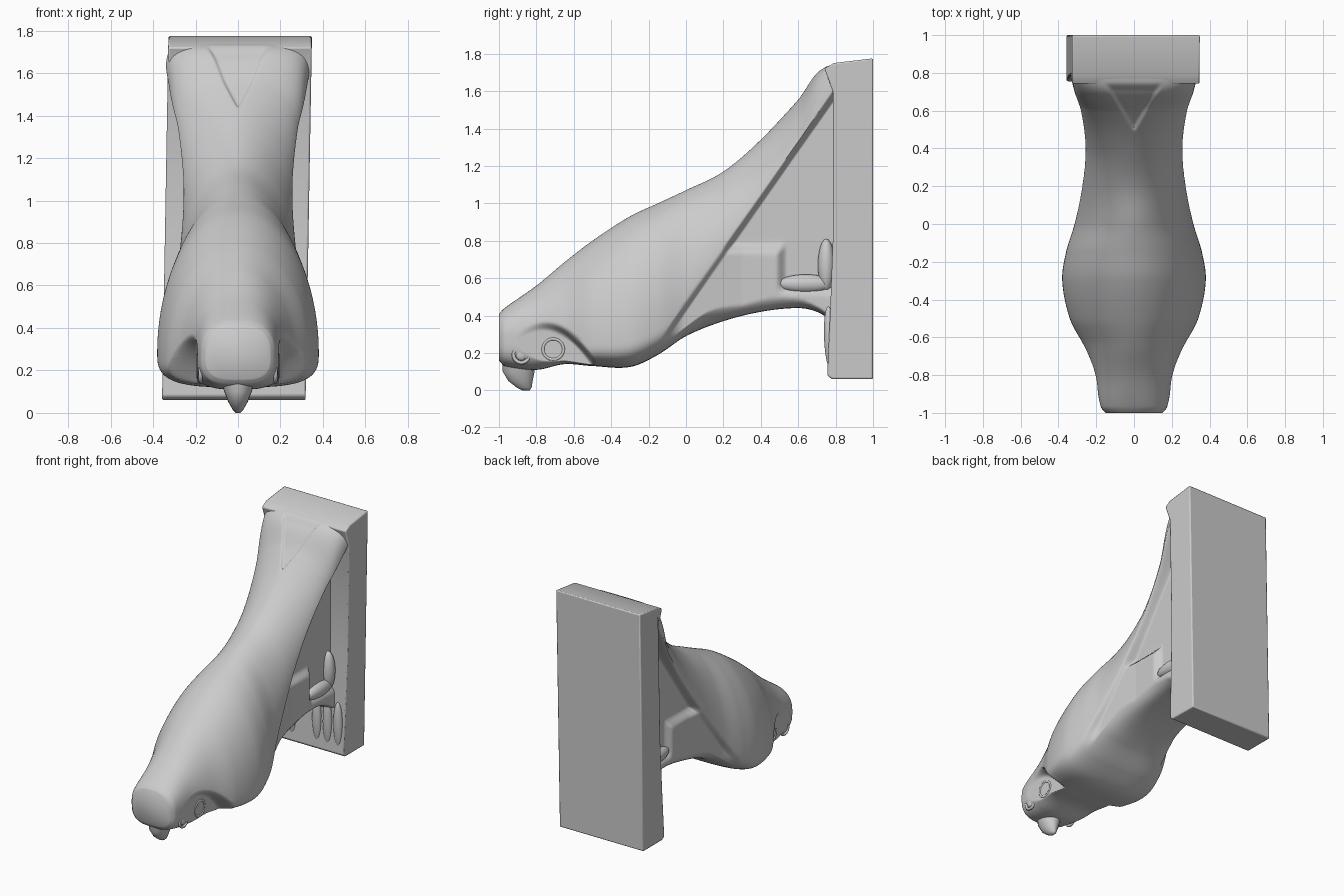
import bpy, bmesh, math

if "Cube" in bpy.data.objects:
    bpy.data.objects.remove(bpy.data.objects["Cube"])


def finish(name, bm, angle=40):
    bmesh.ops.recalc_face_normals(bm, faces=bm.faces)
    me = bpy.data.meshes.new(name)
    bm.to_mesh(me)
    bm.free()
    ob = bpy.data.objects.new(name, me)
    bpy.context.collection.objects.link(ob)
    bpy.ops.object.select_all(action='DESELECT')
    ob.select_set(True)
    bpy.context.view_layer.objects.active = ob
    bpy.ops.object.shade_smooth_by_angle(angle=math.radians(angle))
    return ob


def loft(name, rings, angle=40):
    bm = bmesh.new()
    vs = [[bm.verts.new(p) for p in r] for r in rings]
    n = len(vs[0])
    for a, b in zip(vs, vs[1:]):
        for i in range(n):
            j = (i + 1) % n
            bm.faces.new((a[i], a[j], b[j], b[i]))
    bm.faces.new(vs[0])
    bm.faces.new(vs[-1])
    return finish(name, bm, angle)


def step(a, b, v):
    t = min(1, max(0, (v - a) / (b - a)))
    return t * t * (3 - 2 * t)


# Body sections: y, top, bottom, height of widest point, half width, upper roundness
SECT = [
    (-1.0, .41, .16, .28, .15, 2.4), (-.97, .44, .13, .28, .175, 2.4),
    (-.8, .56, .11, .28, .21, 2.2), (-.65, .685, .14, .27, .265, 2),
    (-.5, .80, .13, .26, .34, 2), (-.3, .93, .125, .28, .38, 2),
    (-.15, 1.0, .19, .34, .36, 2), (0, 1.07, .29, .46, .315, 1.9),
    (.2, 1.17, .37, .72, .275, 1.9), (.4, 1.34, .42, .98, .262, 1.9),
    (.6, 1.56, .44, 1.27, .285, 2.3), (.7, 1.70, .42, 1.41, .315, 3.6),
    (.8, 1.75, .36, 1.52, .34, 6)]


def section(y):
    # Smooth interpolation of the section table
    k = 0
    while k < len(SECT) - 2 and y > SECT[k + 1][0]:
        k += 1
    p1, p2 = SECT[k], SECT[k + 1]
    p0, p3 = SECT[max(k - 1, 0)], SECT[min(k + 2, len(SECT) - 1)]
    h = p2[0] - p1[0]
    t = (y - p1[0]) / h
    out = []
    for c in range(1, 6):
        m1 = (p2[c] - p0[c]) / (p2[0] - p0[0]) * h
        m2 = (p3[c] - p1[c]) / (p3[0] - p1[0]) * h
        out.append((2*t**3 - 3*t*t + 1) * p1[c] + (t**3 - 2*t*t + t) * m1
                   + (3*t*t - 2*t**3) * p2[c] + (t**3 - t*t) * m2)
    return out


def body_point(y, a, sec):
    top, bot, zc, w, n = sec
    c, s = math.cos(a), math.sin(a)
    if s < 0:
        n = 3.2 + 3 * step(.05, .4, y)
    r = (abs(c) ** n + abs(s) ** n) ** (-1 / n)
    x, z = abs(c) * r * w, zc + s * r * ((top - zc) if s > 0 else (zc - bot))
    # Recess below the wing edge, with the leg standing out of it
    under = step(0, .06, .62 + 1.43 * (y - .1) - z) * step(-.15, .0, y)
    leg = .235 + max(0, .3 - y) * .14
    panel = step(.73, .79, z) * step(.12, .25, y)
    behind = step(.48, .54, y) * step(.51, .57, z)
    cap = leg + (.195 - leg) * max(panel, behind)
    x += (min(x, cap) - x) * under
    # Hollow between cheek and wing shoulder, under an arched edge
    cheek = step(0, .05, .37 - 2.8 * (y + .76) ** 2 - z) * step(-.42, -.52, y)
    x += (min(x, .19) - x) * cheek
    # Sunken tail triangle between the crossed wing tips
    if s > .5:
        z -= (.022 * step(0, .025, (y - .48) * .6 - x)
              * step(.48, .52, y) * step(.75, .70, y))
    return (math.copysign(x, c), y, z)


N, ROWS = 240, 220
rings = []
for i in range(ROWS + 1):
    y = -1 + 1.8 * i / ROWS
    sec = section(y)
    rings.append([body_point(y, 2 * math.pi * k / N, sec) for k in range(N)])
loft("bird_body", rings, 60)

# Back plate: side profile extruded across, leaning slightly sideways
profile = [(1, .06), (.78, .06), (.755, .08), (.77, .4), (.785, .8), (.785, 1.6),
           (.74, 1.72), (.79, 1.75), (1, 1.775)]
plate = []
for x in (-.343, .333):
    plate.append([(x + .0175 * (z - .9), y, z) for y, z in profile])
slab = loft("back_plate", plate, 30)
bev = slab.modifiers.new("soft_edges", 'BEVEL')
bev.width, bev.segments = .008, 2

# Beak
beak = [(.2, -.9, .09, .08), (.1, -.895, .065, .085), (.05, -.885, .045, .065),
        (.015, -.865, .025, .04), (0, -.855, .01, .02)]
loft("beak", [[(rx * math.cos(k * math.pi / 10), cy + ry * math.sin(k * math.pi / 10), z)
               for k in range(20)] for z, cy, rx, ry in beak], 60)


def ball(name, loc, scale, tilt=0):
    bpy.ops.mesh.primitive_uv_sphere_add(segments=20, ring_count=12, radius=1, location=loc,
                                         rotation=(tilt, 0, 0))
    ob = bpy.context.object
    ob.name = name
    ob.scale = scale
    bpy.ops.object.shade_smooth()


def ring(name, loc, major, minor):
    bpy.ops.mesh.primitive_torus_add(major_segments=28, minor_segments=8, location=loc,
                                     rotation=(0, math.pi / 2, 0),
                                     major_radius=major, minor_radius=minor)
    bpy.context.object.name = name
    bpy.ops.object.shade_smooth()


for side, tag in ((1, "right"), (-1, "left")):
    # Eye and cheek curl
    ring("eye_rim_" + tag, (side * .176, -.88, .19), .042, .01)
    ball("eye_" + tag, (side * .174, -.88, .19), (.015, .03, .03))
    ring("cheek_curl_" + tag, (side * .186, -.71, .22), .055, .009)
    # Foot on the plate with toes hanging below
    ball("ankle_" + tag, (side * .2, .75, .67), (.05, .045, .14))
    ball("foot_" + tag, (side * .2, .64, .57), (.045, .15, .05))
    for k in range(3):
        ball(f"toe_{tag}_{k}", (side * (.1 + .085 * k), .768, .28), (.035, .03, .17), .04)
